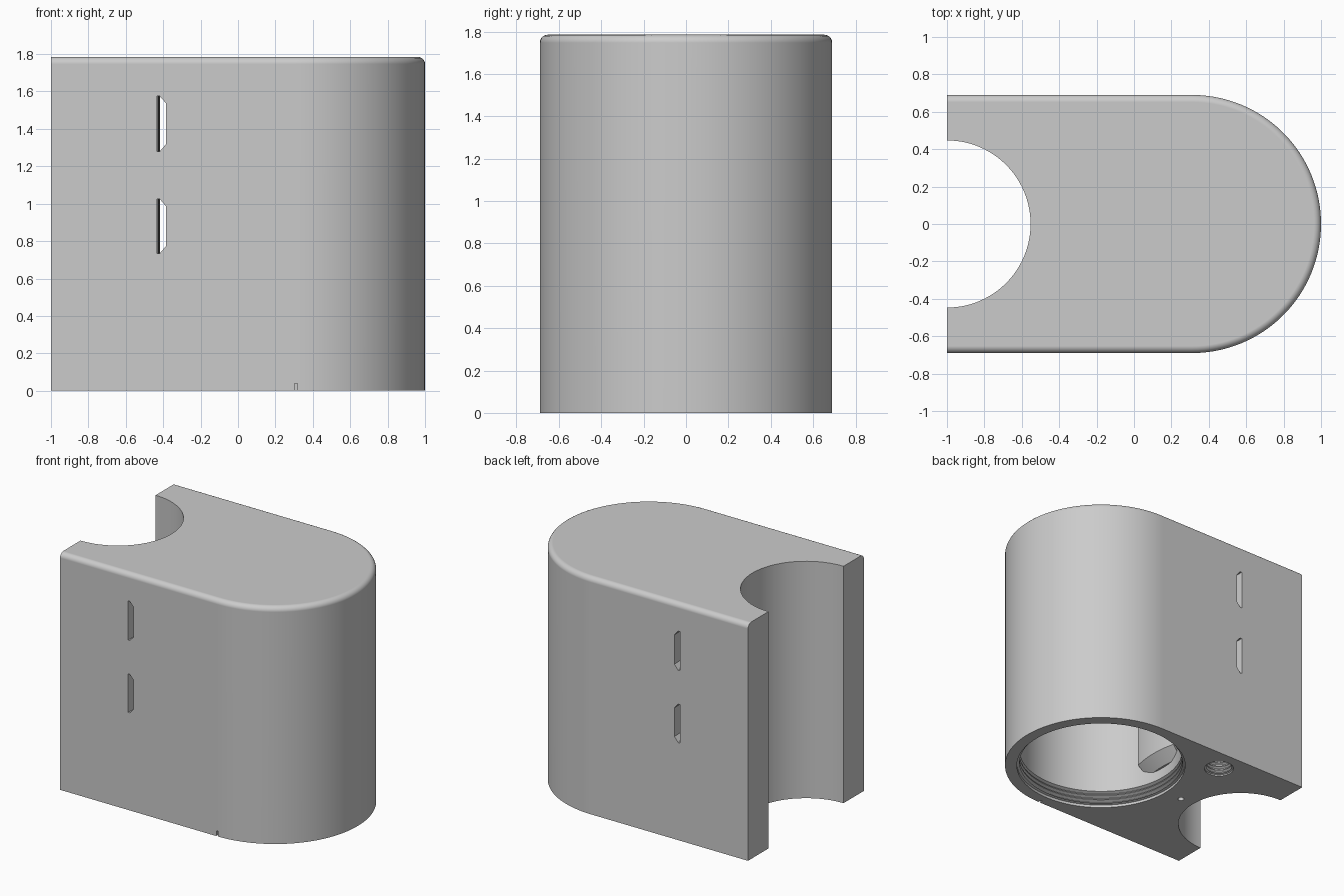
import bpy, bmesh
from math import sin, cos, pi, radians

cube = bpy.data.objects.get("Cube")
if cube:
    bpy.data.objects.remove(cube, do_unlink=True)

HEIGHT, HALF, END_X = 1.785, 0.69, 0.31      # END_X is the centre of the round end
NOTCH_R = 0.447

grey = bpy.data.materials.new("plain_grey")
grey.use_nodes = True
colour = (0.6, 0.6, 0.6, 1)
grey.diffuse_color = colour
grey.node_tree.nodes["Principled BSDF"].inputs["Base Color"].default_value = colour


def arc(cx, cy, r, start, end, steps):
    """Points along an arc, angles in degrees."""
    angles = [radians(start + (end - start) * i / steps) for i in range(steps + 1)]
    return [(cx + r * cos(a), cy + r * sin(a)) for a in angles]


def loft(name, rings):
    """Closed solid through rings of equally many points."""
    bm = bmesh.new()
    loops = [[bm.verts.new(p) for p in ring] for ring in rings]
    n = len(loops[0])
    for low, high in zip(loops, loops[1:]):
        for i in range(n):
            j = (i + 1) % n
            bm.faces.new((low[i], low[j], high[j], high[i]))
    bm.faces.new(loops[0][::-1])
    bm.faces.new(loops[-1])
    bmesh.ops.recalc_face_normals(bm, faces=bm.faces)
    mesh = bpy.data.meshes.new(name)
    bm.to_mesh(mesh)
    bm.free()
    obj = bpy.data.objects.new(name, mesh)
    bpy.context.collection.objects.link(obj)
    mesh.materials.append(grey)
    return obj


def lathe(name, cx, cy, profile, steps):
    """Solid of revolution from (radius, height) pairs."""
    return loft(name, [[(x, y, z) for x, y in arc(cx, cy, r, 0, 360, steps)[:-1]]
                       for r, z in profile])


def cut(target, cutter):
    """Subtract the cutter and discard it."""
    mod = target.modifiers.new("cut", 'BOOLEAN')
    mod.operation, mod.solver, mod.object = 'DIFFERENCE', 'EXACT', cutter
    bpy.context.view_layer.objects.active = target
    bpy.ops.object.modifier_apply(modifier=mod.name)
    bpy.data.objects.remove(cutter, do_unlink=True)


def thread(inner, outer, start, pitch, turns):
    """Zigzag profile of ring grooves."""
    points = []
    for i in range(turns):
        z = start + i * pitch
        points += [(inner, z), (outer, z + pitch * 0.3),
                   (outer, z + pitch * 0.5), (inner, z + pitch * 0.8)]
    return points


# Body: straight sides, round end, half-round pipe notch
outline = ([(-1, -HALF)] + arc(END_X, 0, HALF, -90, 90, 64) + [(-1, HALF)]
           + arc(-1, 0, NOTCH_R, 90, -90, 48))
body = loft("housing_body", [[(x, y, z) for x, y in outline] for z in (0, HEIGHT)])

# Rounded top rim along the outer wall only
bm = bmesh.new()
bm.from_mesh(body.data)


def on_outer_rim(v):
    return v.co.z > HEIGHT - 0.001 and (abs(v.co.y) > HALF - 0.001 or v.co.x > END_X)


rim = [e for e in bm.edges if all(on_outer_rim(v) for v in e.verts)
       and abs(e.verts[0].co.y - e.verts[1].co.y) < HALF]
bmesh.ops.bevel(bm, geom=rim, offset=0.038, segments=5, profile=0.5, affect='EDGES')
bm.to_mesh(body.data)
bm.free()

# Round chamber with a threaded mouth, open at the bottom
chamber = lathe("chamber_cutter", END_X, 0,
                [(0.605, -0.05), (0.605, 0.02)] + thread(0.585, 0.608, 0.025, 0.035, 3)
                + [(0.585, 0.15), (0.585, HEIGHT - 0.1)], 96)

# Curved guard on the chamber wall, with a sloped underside
rings = []
for r, z in ((0.74, 0.2), (0.82, 0.28), (0.82, HEIGHT)):
    sector = arc(-1, 0, r, -14, 14, 12) + arc(-1, 0, 0.66, 14, -14, 12)
    rings.append([(x, y, z) for x, y in sector])
cut(chamber, loft("guard_cutter", rings))
cut(body, chamber)

# Threaded cable hole and small vent hole in the underside
cut(body, lathe("cable_hole_cutter", -0.37, 0.51,
                [(0.105, -0.05), (0.105, 0.01)] + thread(0.09, 0.105, 0.015, 0.03, 6)
                + [(0.09, 0.4)], 40))
cut(body, lathe("vent_hole_cutter", -0.44, 0, [(0.022, -0.05), (0.022, 0.3)], 20))

# Two strap slots running right through, bowed slightly around the pipe
for low, high in ((0.735, 1.025), (1.28, 1.575)):
    rings = []
    for i in range(13):
        y = -0.72 + 0.12 * i
        bow = 0.016 * (1 - (y / HALF) ** 2)
        section = [(-0.434, low), (-0.418, low), (-0.386, low + 0.037),
                   (-0.386, high - 0.037), (-0.418, high), (-0.434, high)]
        rings.append([(x + bow, y, z) for x, z in section])
    cut(body, loft("strap_slot_cutter", rings))

# Tiny alignment nick at the front lower edge
nick = [(0.302, -0.05), (0.318, -0.05), (0.318, 0.04), (0.302, 0.04)]
cut(body, loft("nick_cutter", [[(x, y, z) for x, z in nick] for y in (-0.75, -0.665)]))

# Smooth curves, crisp edges
bpy.ops.object.select_all(action='DESELECT')
body.select_set(True)
bpy.context.view_layer.objects.active = body
bpy.ops.object.shade_smooth_by_angle(angle=radians(25))
normals = body.modifiers.new("even_normals", 'WEIGHTED_NORMAL')
normals.keep_sharp = True
